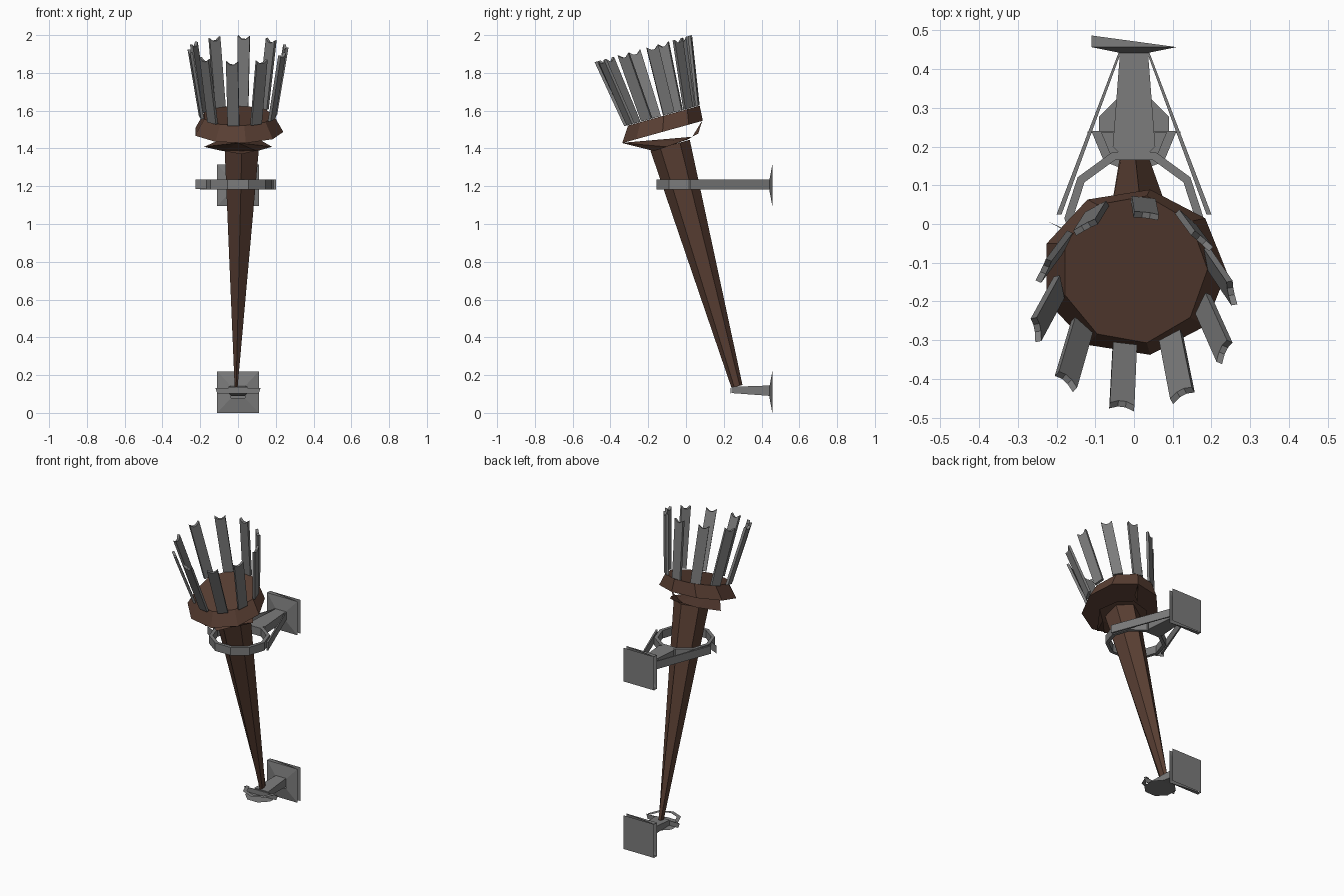
import bpy, bmesh
from math import sin, cos, radians, pi

if "Cube" in bpy.data.objects:
    bpy.data.objects.remove(bpy.data.objects["Cube"])


def material(name, rgb):
    m = bpy.data.materials.new(name)
    m.diffuse_color = (*rgb, 1)
    m.use_nodes = True
    m.node_tree.nodes["Principled BSDF"].inputs["Base Color"].default_value = m.diffuse_color
    return m


WOOD = material("dark brown wood", (0.1, 0.049, 0.033))
IRON = material("grey iron", (0.2, 0.2, 0.2))


def build(name, verts, faces, mat):
    me = bpy.data.meshes.new(name)
    me.from_pydata(verts, [], faces)
    bm = bmesh.new()
    bm.from_mesh(me)
    bmesh.ops.remove_doubles(bm, verts=bm.verts, dist=1e-5)
    bmesh.ops.recalc_face_normals(bm, faces=bm.faces)
    bm.to_mesh(me)
    bm.free()
    me.materials.append(mat)
    ob = bpy.data.objects.new(name, me)
    bpy.context.collection.objects.link(ob)
    return ob


TILT = radians(15.5)


def tp(x, r, t):
    """Tilted torch frame: r points to the wall, t runs up the shaft."""
    return (x, 0.27 + r * cos(TILT) - t * sin(TILT),
            0.14 + r * sin(TILT) + t * cos(TILT))


def loft(name, rings, mat, caps=True):
    n = len(rings[0])
    verts = [p for ring in rings for p in ring]
    faces = []
    for k in range(len(rings) - 1):
        for i in range(n):
            j = (i + 1) % n
            faces.append((k * n + i, k * n + j, (k + 1) * n + j, (k + 1) * n + i))
    if caps:
        faces += [tuple(range(n)), tuple(range((len(rings) - 1) * n, len(rings) * n))]
    return build(name, verts, faces, mat)


def torch_ring(n, rx, rr, t, dx=0, turn=0, dr=0):
    return [tp(dx + rx * sin(2 * pi * i / n + turn), dr - rr * cos(2 * pi * i / n + turn), t)
            for i in range(n)]


# shaft: narrows to a blade at the foot
loft("shaft", [torch_ring(6, 0.009, 0.03, 0, -0.01),
               torch_ring(6, 0.105, 0.108, 1.325, 0.02)], WOOD)

# lower collar: plate swept up to a tip at the front
base = [(-0.18, -0.02, 1.322), (-0.09, 0.10, 1.33), (0.03, 0.125, 1.337),
        (0.12, 0.08, 1.33), (0.18, -0.02, 1.322), (0.10, -0.09, 1.318), (-0.08, -0.09, 1.318)]
n = len(base)
build("lower_collar", [tp(*p) for p in base] + [tp(0, -0.244, 1.406)],
      [tuple(range(n))] + [(i, (i + 1) % n, n) for i in range(n)], WOOD)
build("collar_flap", [tp(-0.1, -0.09, 1.322), tp(0.1, -0.09, 1.322), tp(0.02, -0.173, 1.324)],
      [(0, 1, 2)], WOOD)
build("back_web", [tp(0.0, 0.125, 1.337), tp(0.05, 0.16, 1.345), tp(0.04, 0.2, 1.407)],
      [(0, 1, 2)], WOOD)

# head that holds the prongs
loft("head", [torch_ring(9, 0.24, 0.225, 1.404, 0, radians(10), -0.02),
              torch_ring(9, 0.19, 0.2, 1.485, 0, radians(10), 0.01)], WOOD)

# ten flared prongs with notched tips
for k in range(10):
    a = radians(36 * k - 7)

    def prong_point(side, r, t):
        return tp(r * sin(a) + side * cos(a), -r * cos(a) + side * sin(a), t)

    outline = [(-0.031, 1.487), (0.031, 1.487), (0.032, 1.856), (0.01, 1.838),
               (-0.01, 1.838), (-0.032, 1.856)]
    rad = lambda t: 0.197 + (t - 1.487) * 0.165
    loft(f"prong_{k + 1}", [[prong_point(s, rad(t) + d, t) for s, t in outline]
                            for d in (-0.008, 0.008)], IRON)


# wall plates with a shallow raised front
def wall_plate(name, zc):
    h = 0.11
    sq = lambda w, y, v: [(-w, y, zc - v), (w, y, zc - v), (w, y, zc + v), (-w, y, zc + v)]
    v = sq(h, 0.487, h) + sq(h, 0.457, h) + sq(0.036, 0.442, 0.03)
    f = [(0, 1, 2, 3), (0, 4, 5), (3, 7, 6)]
    f += [(4 + i, 4 + (i + 1) % 4, 8 + (i + 1) % 4, 8 + i) for i in range(4)]
    build(name, v, f, IRON)


wall_plate("upper_wall_plate", 1.205)
wall_plate("lower_wall_plate", 0.11)


# arms from the wall
def arm(name, outline, z_wall, z_tip):
    y0, y1 = min(p[1] for p in outline), max(p[1] for p in outline)
    pts = outline + [(-x, y) for x, y in reversed(outline)]
    loft(name, [[(x, y, zt + (zw - zt) * (y - y0) / (y1 - y0)) for x, y in pts]
                for zw, zt in zip(z_wall, z_tip)], IRON)


arm("upper_arm", [(0.03, 0.175), (0.055, 0.2), (0.036, 0.445)], (1.183, 1.235), (1.183, 1.235))
arm("lower_arm", [(0.05, 0.24), (0.036, 0.445)], (0.09, 0.145), (0.105, 0.138))


# ring around the shaft
def flat_ring(n, r, yc, z):
    return [(r * sin(2 * pi * (i + .5) / n), yc - r * cos(2 * pi * (i + .5) / n), z)
            for i in range(n)]


loft("shaft_ring", [flat_ring(10, r, 0.015, z) for r, z in
                    ((0.18, 1.183), (0.18, 1.235), (0.158, 1.235), (0.158, 1.183),
                     (0.18, 1.183))], IRON, caps=False)

# side straps running from the wall plate to the ring
for side, label in ((-1, "left"), (1, "right")):
    plan = [(0.033, 0.445), (0.039, 0.445), (0.2, 0.025), (0.187, 0.025)]
    loft(f"{label}_strap", [[(side * x, y, z) for x, y in plan] for z in (1.183, 1.235)], IRON)

# small tab on the left of the ring
loft("ring_tab", [[(-0.225, 0.008, z), (-0.16, -0.027, z), (-0.16, -0.022, z)]
                  for z in (1.185, 1.235)], IRON)

# foot: thin plate, half rim in front and an upright cross strip
build("foot_plate", flat_ring(8, 0.098, 0.24, 0.1), [tuple(range(8))], IRON)
arc = [radians(a) for a in (-90, -45, 0, 45, 90)]
rim = [(r * sin(a), 0.24 - r * cos(a), 0.138) for r in (0.11, 0.085) for a in arc]
build("foot_rim", rim, [(i, i + 1, i + 6, i + 5) for i in range(4)], IRON)
loft("foot_strip", [[(x, y, z) for x, z in ((-0.12, 0.132), (-0.11, 0.102), (0.11, 0.102),
                                            (0.12, 0.132))] for y in (0.235, 0.239)], IRON)
